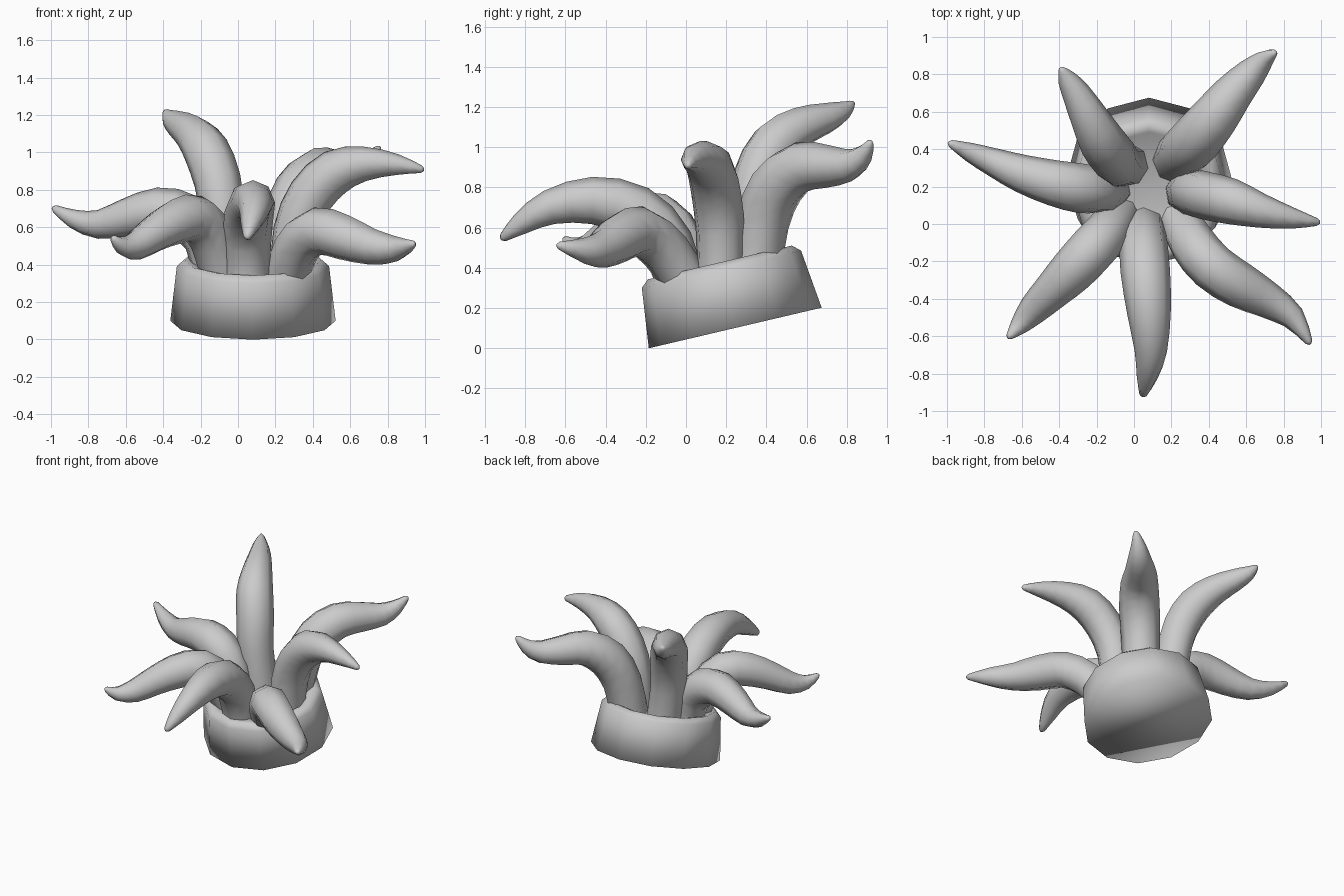
import bpy, bmesh, math
from mathutils import Vector, Matrix

if "Cube" in bpy.data.objects:
    bpy.data.objects.remove(bpy.data.objects["Cube"])


def finish(bm, name, angle):
    bmesh.ops.recalc_face_normals(bm, faces=bm.faces)
    me = bpy.data.meshes.new(name)
    bm.to_mesh(me)
    bm.free()
    ob = bpy.data.objects.new(name, me)
    bpy.context.collection.objects.link(ob)
    bpy.ops.object.select_all(action='DESELECT')
    ob.select_set(True)
    bpy.context.view_layer.objects.active = ob
    bpy.ops.object.shade_smooth_by_angle(angle=math.radians(angle))
    return ob


def skin(bm, rings):
    """Join successive vertex rings with quads and cap both ends."""
    for a, b in zip(rings, rings[1:]):
        n = len(a)
        for i in range(n):
            bm.faces.new((a[i], a[(i + 1) % n], b[(i + 1) % n], b[i]))
    bm.faces.new(rings[0])
    bm.faces.new(rings[-1])


# Tilted twelve-sided cup, from its underside over the rim to the inner floor
profile = [(0.442, 0), (0.407, 0.30), (0.368, 0.335), (0.33, 0.325), (0.22, 0.285)]
tilt = Matrix.Translation((0.08, 0.245, 0.1)) @ Matrix.Rotation(math.radians(13.2), 4, 'X')
bm = bmesh.new()
rings = [[bm.verts.new(tilt @ Vector((r * math.cos(i * math.tau / 12),
                                     r * math.sin(i * math.tau / 12), h)))
          for i in range(12)] for r, h in profile]
skin(bm, rings)
finish(bm, "cup_base", 180)


def refine(vals):
    """Insert a Catmull-Rom midpoint between neighbouring values."""
    out = []
    for i in range(len(vals) - 1):
        a, b = vals[max(i - 1, 0)], vals[min(i + 2, len(vals) - 1)]
        out += [vals[i], (vals[i] + vals[i + 1]) * 0.5625 - (a + b) * 0.0625]
    return out + [vals[-1]]


def tentacle(name, path, radii, sides=8):
    """Tapering tube through the path points, with a rounded tip."""
    pts = refine([Vector(p) for p in path])
    radii = refine(radii)
    bm = bmesh.new()
    flat = pts[-1] - pts[0]
    side = Vector((-flat.y, flat.x, 0)).normalized()
    # rounded end
    end = (pts[-1] - pts[-2]).normalized()
    pts.append(pts[-1] + end * 0.014)
    radii.append(0.008)
    rings = []
    for i, p in enumerate(pts):
        t = (pts[min(i + 1, len(pts) - 1)] - pts[max(i - 1, 0)]).normalized()
        u = (side - t * side.dot(t)).normalized()
        v = t.cross(u)
        rings.append([bm.verts.new(p + radii[i] * 1.02 * (
            u * math.cos(k * math.tau / sides) + v * math.sin(k * math.tau / sides)))
            for k in range(sides)])
    skin(bm, rings)
    finish(bm, name, 60)


tentacle("front_tentacle",
         [(.05, -.02, .27), (.05, -.09, .52), (.06, -.25, .68), (.08, -.47, .735),
          (.09, -.68, .70), (.07, -.82, .62), (.05, -.91, .55)],
         [.12, .125, .13, .115, .085, .055, .022])
tentacle("front_right_tentacle",
         [(.24, .03, .28), (.31, -.10, .48), (.42, -.23, .58), (.57, -.33, .545),
          (.72, -.41, .495), (.85, -.50, .485), (.935, -.63, .51)],
         [.11, .122, .125, .12, .095, .065, .02])
tentacle("right_tentacle",
         [(.28, .17, .30), (.31, .17, .58), (.39, .15, .77), (.52, .12, .895),
          (.68, .07, .94), (.85, .03, .935), (.98, .01, .91)],
         [.115, .122, .125, .12, .09, .055, .02])
tentacle("back_right_tentacle",
         [(.22, .34, .34), (.26, .38, .62), (.33, .45, .80), (.43, .57, .90),
          (.53, .70, .905), (.63, .81, .91), (.70, .88, .96), (.75, .915, 1.02)],
         [.125, .13, .135, .125, .105, .08, .05, .02])
tentacle("back_left_tentacle",
         [(-.04, .32, .36), (-.08, .32, .65), (-.11, .36, .85), (-.17, .44, 1.01),
          (-.24, .57, 1.10), (-.31, .70, 1.145), (-.36, .78, 1.18), (-.385, .825, 1.215)],
         [.12, .12, .125, .122, .10, .075, .05, .02])
tentacle("left_tentacle",
         [(-.12, .19, .30), (-.17, .18, .53), (-.28, .19, .65), (-.43, .22, .69),
          (-.60, .27, .65), (-.75, .33, .615), (-.88, .385, .645), (-.98, .43, .70)],
         [.11, .12, .13, .12, .10, .075, .05, .02])
tentacle("front_left_tentacle",
         [(-.07, .05, .28), (-.13, -.03, .52), (-.22, -.13, .645), (-.33, -.25, .63),
          (-.44, -.36, .57), (-.54, -.46, .505), (-.615, -.545, .50), (-.665, -.60, .54)],
         [.11, .12, .125, .12, .10, .08, .05, .02])
